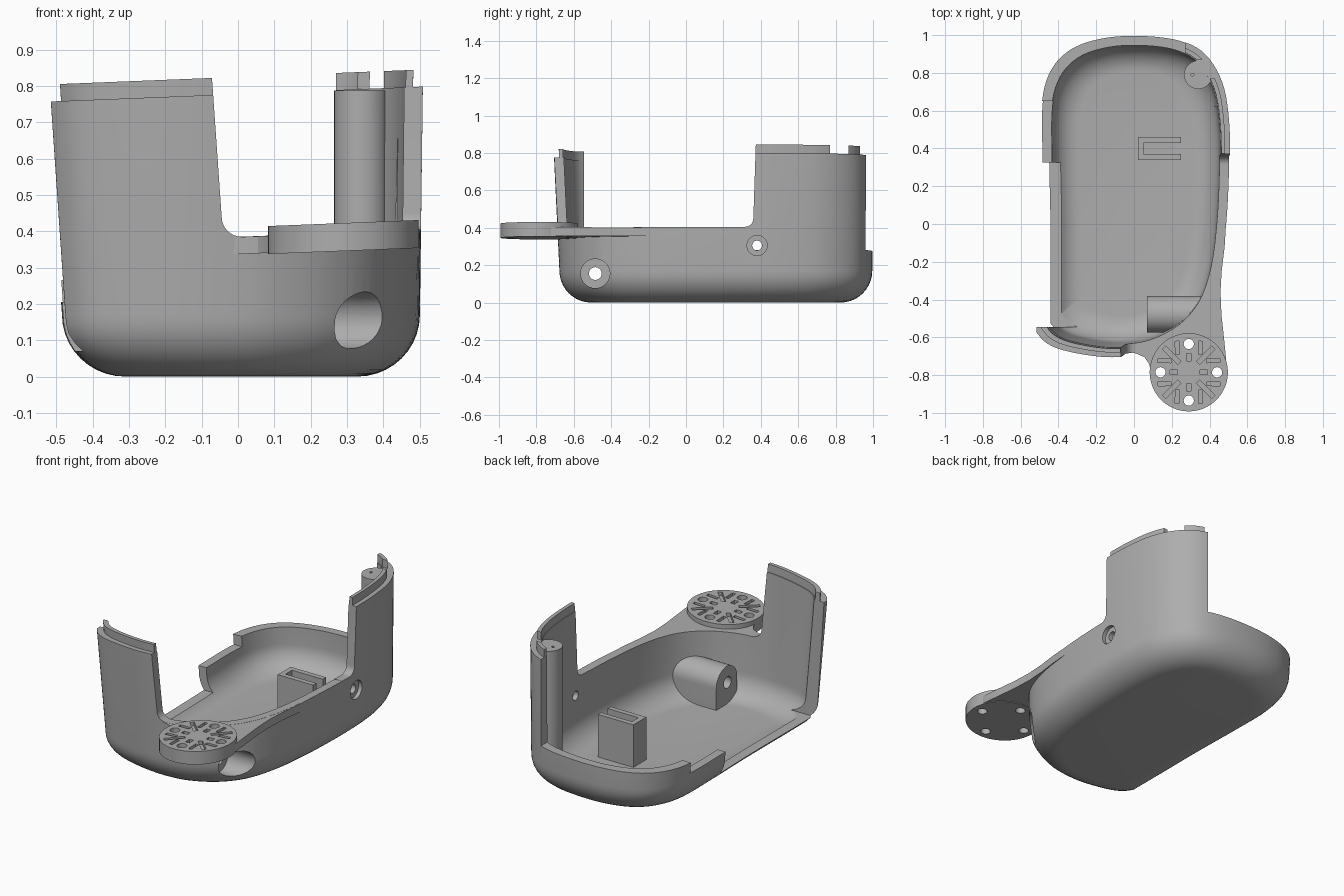
import bpy, bmesh, math
from mathutils import Vector

if "Cube" in bpy.data.objects:
    bpy.data.objects.remove(bpy.data.objects["Cube"])

grey = bpy.data.materials.new("plain grey")
grey.use_nodes = True
grey.diffuse_color = (0.42, 0.42, 0.42, 1)
grey.node_tree.nodes["Principled BSDF"].inputs["Base Color"].default_value = grey.diffuse_color

TILT = 0.04       # rims climb gently towards +x
R = 0.17          # bottom edge rounding
WALL = 0.05


def finish(name, bm):
    bmesh.ops.recalc_face_normals(bm, faces=bm.faces)
    mesh = bpy.data.meshes.new(name)
    bm.to_mesh(mesh)
    bm.free()
    mesh.materials.append(grey)
    obj = bpy.data.objects.new(name, mesh)
    bpy.context.collection.objects.link(obj)
    return obj


def loft(name, rings, closed=False):
    """Skin a list of rings; cap the ends or join last to first."""
    bm = bmesh.new()
    loops = [[bm.verts.new(p) for p in ring] for ring in rings]
    n = len(loops[0])
    pairs = list(zip(loops, loops[1:]))
    if closed:
        pairs.append((loops[-1], loops[0]))
    else:
        bm.faces.new(loops[0])
        bm.faces.new(loops[-1])
    for a, b in pairs:
        for i in range(n):
            j = (i + 1) % n
            bm.faces.new((a[i], a[j], b[j], b[i]))
    return finish(name, bm)


def prism(name, pts, axis, lo, hi, tilt=0.0):
    """Extrude a 2D profile along an axis, optionally tilted."""
    def place(p, q, h):
        x, y, z = {"x": (h, p, q), "y": (p, h, q), "z": (p, q, h)}[axis]
        return x, y, z + tilt * x
    return loft(name, [[place(p, q, h) for p, q in pts] for h in (lo, hi)])


def rect(a, b, c, d):
    return [(a, c), (b, c), (b, d), (a, d)]


def circle(cx, cy, r, n=40):
    return [(cx + r * math.cos(2 * math.pi * i / n), cy + r * math.sin(2 * math.pi * i / n))
            for i in range(n)]


def boolean(obj, tool, op="DIFFERENCE"):
    mod = obj.modifiers.new("cut", "BOOLEAN")
    mod.operation, mod.object, mod.solver = op, tool, "EXACT"
    bpy.context.view_layer.objects.active = obj
    bpy.ops.object.modifier_apply(modifier=mod.name)


def smooth_loop(pts, steps=5):
    """Closed Catmull-Rom curve through the points."""
    out, n = [], len(pts)
    for i in range(n):
        a, b, c, d = (Vector(pts[(i + k) % n]) for k in (-1, 0, 1, 2))
        for s in range(steps):
            t = s / steps
            out.append(0.5 * (2 * b + (c - a) * t + (2 * a - 5 * b + 4 * c - d) * t * t
                              + (3 * b - a - 3 * c + d) * t ** 3))
    return out


# Plan outline of the tub
outline = smooth_loop([
    (-.475, -.48), (-.465, -.565), (-.38, -.63), (-.2, -.67), (-.05, -.675), (.1, -.65),
    (.26, -.57), (.38, -.44), (.45, -.25), (.485, 0), (.5, .3), (.495, .55), (.46, .75),
    (.37, .9), (.24, .97), (.05, .995), (-.15, .985), (-.32, .93), (-.43, .82),
    (-.48, .65), (-.482, .35), (-.475, 0)])


def ring(inset, z, tilt=0.0):
    """Outline shrunk by inset, with the wall draft, at height z."""
    pts = []
    for x, y in outline:
        t = max(0, z - R) / 0.6
        x += t * (0.04 * min(0, x / 0.48) + 0.008 * max(0, x / 0.5))
        y += t * 0.028 * min(0, y / 0.67)
        x = 0.01 + (x - 0.01) * (1 - inset / 0.485)
        y = 0.16 + (y - 0.16) * (1 - inset / 0.835)
        pts.append((x, y, z + tilt * x))
    return pts


def skin(inset, bottom):
    """Rounded bottom rings from floor to wall."""
    r = R - bottom
    arc = [math.pi / 2 * i / 10 for i in range(11)]
    return [ring(inset + r - r * math.sin(a), R - r * math.cos(a)) for a in arc]


# Tub shell and the stepped lip on its tall walls
shell = loft("tub_shell", skin(0, 0) + [ring(0, .778, TILT), ring(WALL, .778, TILT)]
             + skin(WALL, .03)[::-1])
lip = loft("rim_lip", [ring(.026, .72, TILT), ring(.026, .825, TILT),
                       ring(.046, .825, TILT), ring(.046, .72, TILT)], closed=True)
hull = loft("hull_helper", skin(.006, 0) + [ring(.006, .9)])


def fillet_profile(top, foot, r, floor, far, slope=0.0):
    """Opening with a leaning edge and a rounded lower corner."""
    side = 1 if far > foot else -1
    curve = [(foot + side * r * (1 - math.sin(a)), floor + r * (1 - math.cos(a)))
             for a in [math.pi / 2 * i / 8 for i in range(9)]]
    curve = [(x, z) for x, z in curve][::-1]
    return [(far, 1.2), (top, 1.2)] + curve + [(far, floor + slope * far)]


cutters = [
    prism("front_cut", fillet_profile(-.098, -.045, .055, .385, 1, TILT), "y", -1, .25),
    prism("side_cut", fillet_profile(.385, .36, .045, .405, -.1), "x", .2, 1),
    prism("left_cut", rect(-1, -.25, -.545, .325), "z", .07, 1.2),
    prism("back_cut", rect(-1, .27, .6, 1.3), "z", .275, 1.2, .02),
    prism("back_step_cut", rect(-1, -.2, .31, .65), "z", .205, 1.2)]
for tool in cutters:
    boolean(shell, tool)
    boolean(lip, tool)
gap = prism("lip_gap", rect(.2, 1, .77, .87), "z", .5, 1.2)
boolean(lip, gap)

# Arched screw boss, screw post, clip and rib inside the tub
arch = [(-.478 + .0975 * math.cos(a), .155 + .0975 * math.sin(a))
        for a in [math.pi * i / 20 for i in range(21)]]
boss = prism("screw_boss", arch + [(-.5755, .01), (-.3805, .01)], "x", .07, .6)
post = prism("screw_post", circle(.34, .79, .075), "z", .01, .787)
rib = prism("wall_rib", [(.42, .02), (.47, .02), (.47, .66), (.44, .66)], "y", .62, .67)
clip = prism("clip", [(.02, .34), (.25, .34), (.25, .37), (.05, .37),
                      (.05, .43), (.25, .43), (.25, .46), (.02, .46)], "z", .015, .28)
for part in (boss, post, rib):
    boolean(part, hull, "INTERSECT")

# Screw holes
bores = [prism("bore", circle(-.485, .155, .078), "x", .22, 1),
         prism("bore_pilot", circle(-.485, .155, .034), "x", 0, .3)]
for tool in bores:
    boolean(boss, tool)
boolean(shell, bores[0])
side_holes = [prism("side_hole", circle(.38, .305, .026), "x", .3, 1),
              prism("side_sink", circle(.38, .305, .054), "x", .48, 1)]
for tool in side_holes:
    boolean(shell, tool)
post_hole = prism("post_hole", circle(.31, .79, .008, 12), "z", .7, .9)
boolean(post, post_hole)

# Bracket flange joining the wall to the mounting disc
DX, DY = .29, -.785
flange = prism("bracket_flange", [
    (.49, .05), (.48, -.12), (.464, -.25), (.458, -.36), (.463, -.48), (.476, -.6),
    (.488, -.72), (.44, -.86), (.29, -.95), (.15, -.88), (.09, -.78), (.08, -.74),
    (.055, -.705), (.01, -.685), (-.05, -.672), (-.05, -.655), (.09, -.633),
    (.24, -.555), (.355, -.43), (.425, -.245), (.46, 0)], "z", .337, .384, TILT)
disc = prism("mounting_disc", circle(DX, DY, .207, 72), "z", .334, .411, TILT)


def groove(angle, r0, r1, w, turn=0.0, shift=0.0):
    """Bar-shaped groove on the disc, radial unless turned."""
    u = Vector((math.cos(angle), math.sin(angle)))
    v = Vector((-u.y, u.x))
    c = Vector((DX, DY)) + u * (r0 + r1) / 2 + v * shift
    a = u * math.cos(turn) + v * math.sin(turn)
    b = Vector((-a.y, a.x))
    h = (r1 - r0) / 2
    return [tuple(c + a * i * h + b * j * w / 2) for i, j in ((-1, -1), (1, -1), (1, 1), (-1, 1))]


holes, grooves = [], []
for k in range(4):
    a = k * math.pi / 2
    holes.append(prism("hole", circle(DX + .15 * math.cos(a), DY + .15 * math.sin(a), .027, 24),
                       "z", .2, .6, TILT))
    d = a + math.pi / 4
    shapes = [groove(a, .06, .1, .026), groove(d, .07, .185, .024)]
    shapes += [groove(d, .1, .17, .02, s * .75, s * .048) for s in (-1, 1)]
    grooves += [prism("groove", s, "z", .39, .6, TILT) for s in shapes]
for tool in holes + grooves:
    boolean(disc, tool)
for tool in holes:
    boolean(flange, tool)

# Remove the helpers and shade
for tool in cutters + bores + side_holes + holes + grooves + [gap, hull, post_hole]:
    bpy.data.objects.remove(tool)
bpy.ops.object.select_all(action="DESELECT")
for obj in (shell, lip, boss, post, rib, clip, flange, disc):
    obj.select_set(True)
    bpy.context.view_layer.objects.active = obj
bpy.ops.object.shade_smooth_by_angle(angle=math.radians(30))
